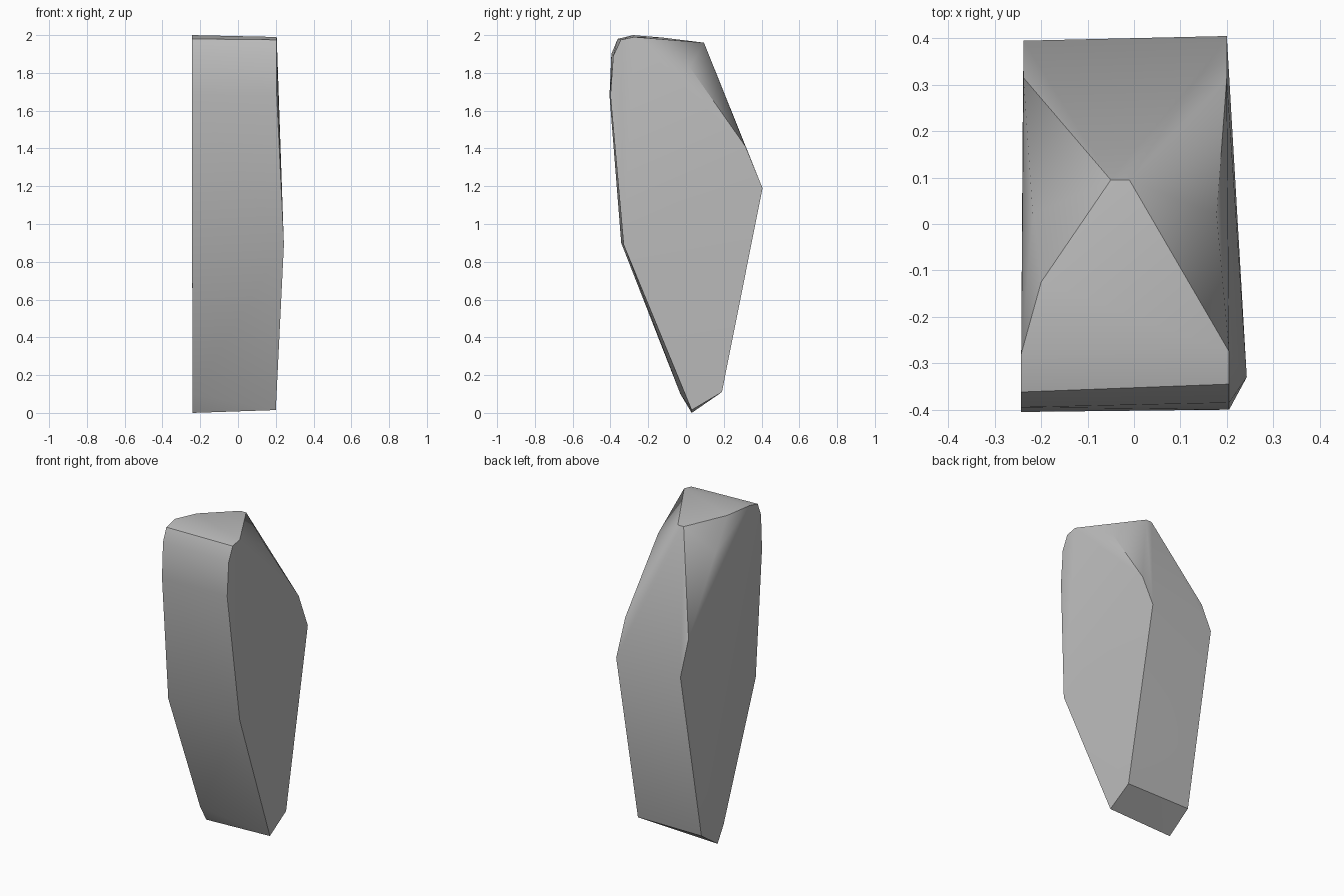
import bpy
import bmesh
import math

cube = bpy.data.objects.get("Cube")
if cube:
    bpy.data.objects.remove(cube, do_unlink=True)

# Stone colour
stone = bpy.data.materials.new("stone grey")
stone.use_nodes = True
grey = (0.5, 0.5, 0.5, 1)
stone.diffuse_color = grey
stone.node_tree.nodes["Principled BSDF"].inputs["Base Color"].default_value = grey

# Outline of the +x side, from the foot round the back and over the top
right_side = [
    (0.2, 0.03, 0.015), (0.2, 0.19, 0.11), (0.2, 0.405, 1.19),
    (0.2, 0.315, 1.41), (0.178, 0.02, 1.83), (0.205, -0.275, 1.99),
    (0.205, -0.345, 1.975), (0.205, -0.385, 1.89), (0.205, -0.4, 1.68),
    (0.243, -0.33, 0.89),
]
# Outline of the -x side
left_side = [
    (-0.24, 0.03, 0), (-0.24, 0.19, 0.11), (-0.238, 0.395, 1.18),
    (-0.238, 0.315, 1.39), (-0.218, 0.02, 1.81), (-0.2, -0.125, 1.987),
    (-0.243, -0.28, 2), (-0.243, -0.362, 1.98), (-0.243, -0.395, 1.9),
    (-0.243, -0.405, 1.68), (-0.243, -0.343, 0.9), (-0.24, -0.03, 0.1),
]
# Short ridge at the back of the top
ridge = [(-0.05, 0.095, 1.96), (-0.01, 0.095, 1.96)]

# Wrap the outlines in one faceted skin
bm = bmesh.new()
for point in right_side + left_side + ridge:
    bm.verts.new(point)
hull = bmesh.ops.convex_hull(bm, input=bm.verts)
loose = [v for v in bm.verts if not v.link_faces]
bmesh.ops.delete(bm, geom=loose, context='VERTS')
bmesh.ops.dissolve_limit(bm, angle_limit=math.radians(1),
                         verts=bm.verts, edges=bm.edges)
bmesh.ops.recalc_face_normals(bm, faces=bm.faces)

mesh = bpy.data.meshes.new("standing_stone")
bm.to_mesh(mesh)
bm.free()
mesh.materials.append(stone)
rock = bpy.data.objects.new("standing_stone", mesh)
bpy.context.collection.objects.link(rock)

# Soften shallow edges, keep the steep ones crisp
bpy.ops.object.select_all(action='DESELECT')
rock.select_set(True)
bpy.context.view_layer.objects.active = rock
bpy.ops.object.shade_smooth_by_angle(angle=math.radians(38))
